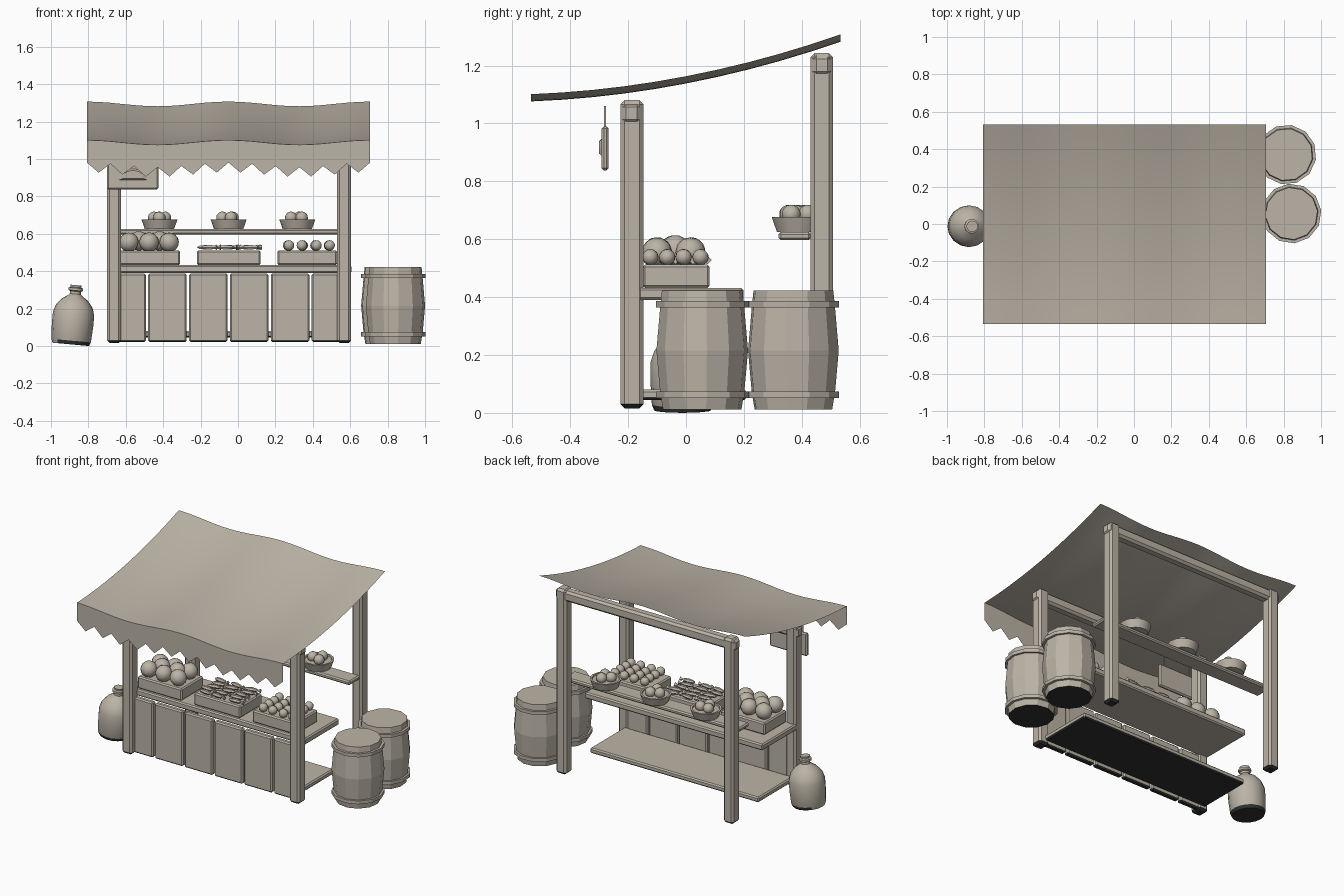
import bpy, bmesh, math, random
from mathutils import Matrix, Vector

if "Cube" in bpy.data.objects:
    bpy.data.objects.remove(bpy.data.objects["Cube"])

random.seed(4)
clay = bpy.data.materials.new("warm_grey_clay")
clay.diffuse_color = (0.50, 0.455, 0.385, 1)
clay.use_nodes = True
clay.node_tree.nodes["Principled BSDF"].inputs["Base Color"].default_value = clay.diffuse_color
black = bpy.data.materials.new("black_underside")
black.diffuse_color = (0.03, 0.03, 0.03, 1)
black.use_nodes = True
black.node_tree.nodes["Principled BSDF"].inputs["Base Color"].default_value = black.diffuse_color


def finish(name, bm, smooth=None, closed=True):
    """Make the object; undersides close to the ground are black."""
    bmesh.ops.recalc_face_normals(bm, faces=bm.faces[:])
    bm.normal_update()
    for f in bm.faces:
        if closed and f.normal.z < -0.3 and f.calc_center_median().z < 0.05:
            f.material_index = 1
    me = bpy.data.meshes.new(name)
    bm.to_mesh(me)
    bm.free()
    me.materials.append(clay)
    me.materials.append(black)
    ob = bpy.data.objects.new(name, me)
    bpy.context.collection.objects.link(ob)
    if smooth:
        bpy.context.view_layer.objects.active = ob
        ob.select_set(True)
        bpy.ops.object.shade_smooth_by_angle(angle=math.radians(smooth))
        ob.select_set(False)
    return ob


def box(name, x0, x1, y0, y1, z0, z1, bevel=0.008):
    bm = bmesh.new()
    m = Matrix.Translation(((x0 + x1) / 2, (y0 + y1) / 2, (z0 + z1) / 2))
    bmesh.ops.create_cube(bm, size=1, matrix=m @ Matrix.Diagonal((x1 - x0, y1 - y0, z1 - z0, 1)))
    if bevel:
        bmesh.ops.bevel(bm, geom=bm.edges[:], offset=bevel, segments=1, affect="EDGES")
    return finish(name, bm)


def add_lathe(bm, profile, n, cx=0, cy=0, turn=0.0):
    """Revolve (radius, z) points; both ends are capped."""
    rings = []
    for r, z in profile:
        rings.append([bm.verts.new((cx + r * math.cos(turn + math.tau * i / n),
                                    cy + r * math.sin(turn + math.tau * i / n), z)) for i in range(n)])
    for a, b in zip(rings, rings[1:]):
        for i in range(n):
            j = (i + 1) % n
            bm.faces.new((a[i], a[j], b[j], b[i]))
    bm.faces.new(rings[0][::-1])
    bm.faces.new(rings[-1])


def balls(name, points, r):
    bm = bmesh.new()
    for p in points:
        spin = Matrix.Rotation(random.uniform(0, 3), 4, Vector((random.random(), 1, 0.3)).normalized())
        bmesh.ops.create_uvsphere(bm, u_segments=12, v_segments=8, radius=r,
                                  matrix=Matrix.Translation(p) @ spin)
    return finish(name, bm, 50)


# Posts and cross beams
for side, x in (("left", -0.70), ("right", 0.53)):
    box(f"front_post_{side}", x, x + 0.075, -0.226, -0.147, 0.016, 1.08, bevel=0.014)
    box(f"back_post_{side}", x, x + 0.075, 0.43, 0.508, 0.016, 1.243, bevel=0.014)
box("front_beam", -0.708, 0.613, -0.221, -0.155, 1.0, 1.07, bevel=0.014)
box("back_beam", -0.708, 0.613, 0.436, 0.502, 1.166, 1.236, bevel=0.014)

# Counter, shelves and front planks
box("counter", -0.70, 0.607, -0.165, 0.198, 0.39, 0.432)
box("lower_shelf", -0.68, 0.56, -0.155, 0.21, 0.045, 0.08)
box("upper_shelf", -0.69, 0.595, 0.32, 0.432, 0.597, 0.625)
for i in range(6):
    c = -0.596 + 0.2186 * i
    box(f"front_plank_{i + 1}", c - 0.103, c + 0.103, -0.19, -0.155, 0.022, 0.388)


# Cloth roof: sagging front to back, rippled across
def roof_z(x, y):
    t = y + 0.535
    return 1.101 + 0.038 * t + 0.145 * t * t - 0.0125 * (1 - math.cos(2 * math.tau * (x + 0.81) / 1.515))


bm = bmesh.new()
NX, NY = 24, 10
grid = []
for j in range(NY + 1):
    y = -0.535 + 1.068 * j / NY
    grid.append([bm.verts.new((x, y, roof_z(x, y)))
                 for x in (-0.808 + 1.515 * i / NX for i in range(NX + 1))])
for j in range(NY):
    for i in range(NX):
        bm.faces.new((grid[j][i], grid[j][i + 1], grid[j + 1][i + 1], grid[j + 1][i]))
finish("cloth_roof", bm, 60, closed=False)

# Toothed front flap of the roof
bm = bmesh.new()
pairs = []
for i in range(25):
    x = -0.808 + 1.515 * i / 24
    z = roof_z(x, -0.535)
    pairs.append((bm.verts.new((x, -0.535, z)),
                  bm.verts.new((x, -0.535, z - (0.172 if i % 2 else 0.12)))))
for (a, b), (c, d) in zip(pairs, pairs[1:]):
    bm.faces.new((a, b, d, c))
finish("toothed_flap", bm, closed=False)

# Crates under the produce
for name, x0, x1 in (("left", -0.635, -0.31), ("middle", -0.22, 0.12), ("right", 0.21, 0.53)):
    box(f"crate_{name}", x0, x1, -0.15, 0.082, 0.432, 0.512)

# Large round produce
big = [(x, y, 0.555) for x in (-0.583, -0.475, -0.368) for y in (-0.10, 0.016)]
big += [(-0.53, -0.04, 0.562), (-0.42, -0.035, 0.562)]
balls("large_fruit", big, 0.052)

# Small round produce
small = [(x + random.uniform(-0.004, 0.004), y, 0.538)
         for x in (0.27, 0.343, 0.417, 0.49) for y in (-0.123, -0.065, -0.008, 0.05)]
balls("small_fruit", small, 0.028)

# Rows of small fish: slim body with a flared tail
bm = bmesh.new()
for row in range(5):
    for k in range(3):
        c = Vector((-0.165 + 0.112 * k + random.uniform(-0.015, 0.015), -0.125 + 0.047 * row, 0.528))
        m = Matrix.Translation(c) @ Matrix.Rotation(random.uniform(-0.2, 0.2), 4, "Z")
        body = m @ Matrix.Diagonal((0.047, 0.016, 0.014, 1))
        bmesh.ops.create_uvsphere(bm, u_segments=6, v_segments=4, radius=1,
                                  matrix=body @ Matrix.Rotation(math.pi / 2, 4, "Y"))
        tail = m @ Matrix.Translation((0.049, 0, 0)) @ Matrix.Rotation(-math.pi / 2, 4, "Y")
        bmesh.ops.create_cone(bm, cap_ends=True, segments=4, radius1=0.015, radius2=0.002,
                              depth=0.022, matrix=tail)
finish("small_fish", bm)

# Bowls of fruit on the upper shelf
for i, x in enumerate((-0.42, -0.05, 0.317)):
    bm = bmesh.new()
    add_lathe(bm, [(0.078, 0.625), (0.096, 0.676), (0.084, 0.676), (0.082, 0.668)], 14, x, 0.39)
    finish(f"bowl_{i + 1}", bm, 30)
    a0 = 0.5 + 0.4 * i
    pts = [(x + 0.034 * math.cos(a0 + math.tau * k / 3),
            0.388 + 0.034 * math.sin(a0 + math.tau * k / 3), 0.686) for k in range(3)]
    balls(f"bowl_fruit_{i + 1}", pts, 0.033)

# Hanging sign with a raised loaf shape and two cords
box("sign_board", -0.70, -0.425, -0.292, -0.267, 0.838, 0.99, bevel=0.008)
for side, x in (("left", -0.66), ("right", -0.465)):
    box(f"sign_cord_{side}", x - 0.004, x + 0.004, -0.283, -0.277, 0.98, 1.06, bevel=0)
bm = bmesh.new()
rims = []
for s, y in ((1.0, -0.291), (0.72, -0.3)):
    rims.append([bm.verts.new((-0.562 + 0.075 * s * math.cos(math.pi * k / 10), y,
                               0.914 + s * (-0.026 + 0.06 * math.sin(math.pi * k / 10) ** 0.8)))
                 for k in range(11)])
for k in range(11):
    j = (k + 1) % 11
    bm.faces.new((rims[0][k], rims[0][j], rims[1][j], rims[1][k]))
bm.faces.new(rims[0])
bm.faces.new(rims[1])
finish("sign_loaf", bm)

# Barrels with hoops
STAVES = [(0.136, 0.012), (0.146, 0.07), (0.159, 0.215), (0.146, 0.365), (0.140, 0.422)]
for name, cx, cy, turn in (("front", 0.842, 0.056, 0.1), ("back", 0.815, 0.371, 0.35)):
    bm = bmesh.new()
    add_lathe(bm, STAVES, 12, cx, cy, turn)
    finish(f"barrel_{name}", bm)
    for level, z in (("lower", 0.052), ("upper", 0.364)):
        bm = bmesh.new()
        add_lathe(bm, [(0.140, z), (0.160, z), (0.160, z + 0.022), (0.140, z + 0.022)], 12, cx, cy, turn)
        finish(f"hoop_{name}_{level}", bm)

# Leaning clay jug
bm = bmesh.new()
add_lathe(bm, [(0.098, 0.0), (0.106, 0.02), (0.111, 0.10), (0.111, 0.165), (0.098, 0.205), (0.070, 0.24),
               (0.038, 0.262), (0.029, 0.27), (0.029, 0.284), (0.039, 0.289), (0.039, 0.302),
               (0.028, 0.306), (0.030, 0.318)], 16)
bmesh.ops.transform(bm, verts=bm.verts[:], matrix=Matrix.Translation((-0.894, -0.012, 0.009))
                    @ Matrix.Rotation(0.09, 4, "Y"))
finish("jug", bm, 45)
